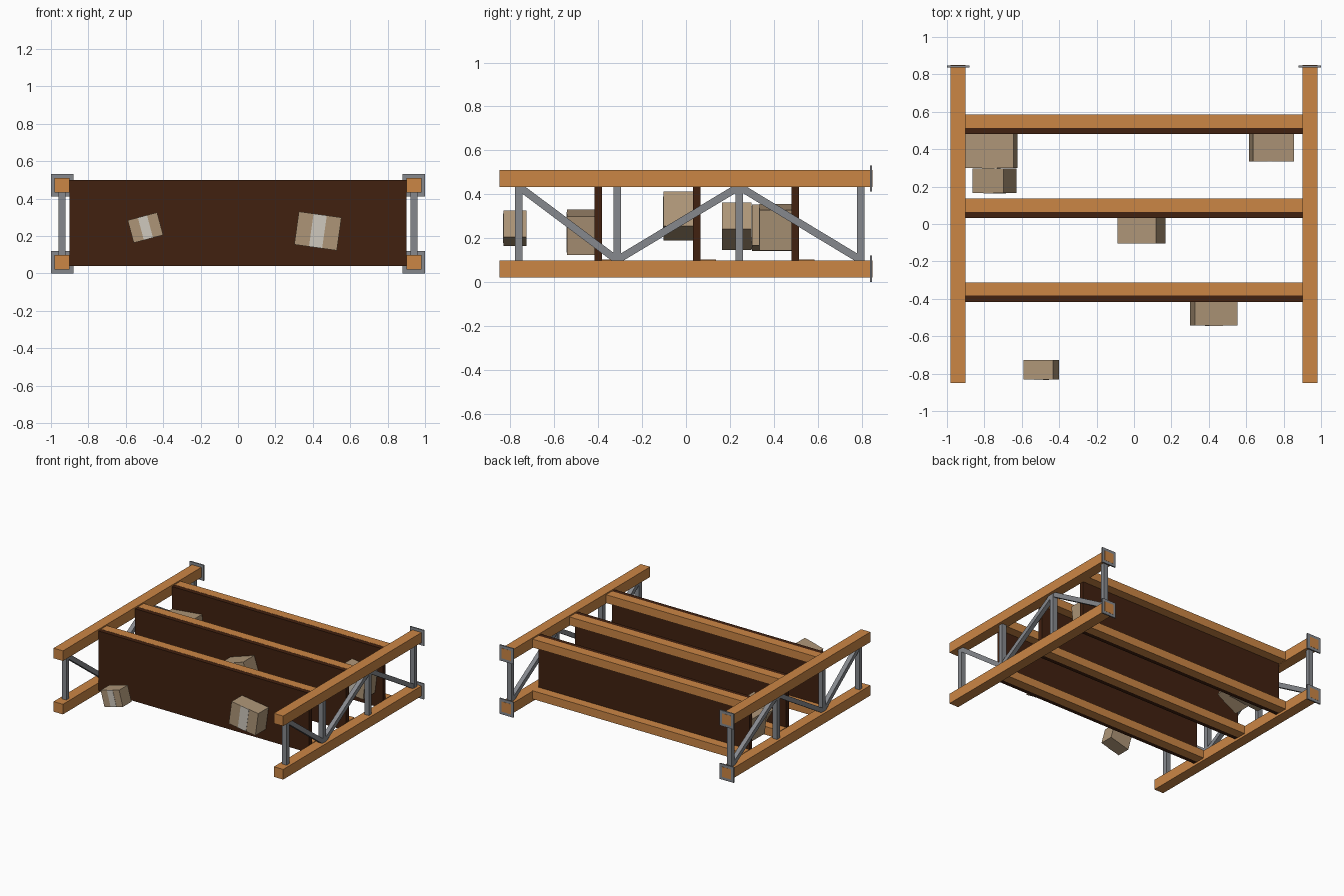
import bpy
import math
from mathutils import Matrix, Vector

if "Cube" in bpy.data.objects:
    bpy.data.objects.remove(bpy.data.objects["Cube"], do_unlink=True)


def material(name, rgb):
    mat = bpy.data.materials.new(name)
    mat.use_nodes = True
    mat.diffuse_color = (*rgb, 1)
    mat.node_tree.nodes["Principled BSDF"].inputs["Base Color"].default_value = (*rgb, 1)
    return mat


ORANGE = material("orange paint", (0.60, 0.24, 0.06))
BROWN = material("dark brown board", (0.053, 0.015, 0.005))
STEEL = material("grey steel", (0.24, 0.25, 0.27))
CARD = material("tan cardboard", (0.42, 0.30, 0.185))
TAPE = material("pale tape", (0.62, 0.58, 0.51))


def block(name, centre, size, mat, rotation=None):
    """Box with flat faces, optionally turned about its centre."""
    bpy.ops.mesh.primitive_cube_add(size=1)
    obj = bpy.context.object
    obj.name = name
    turn = rotation or Matrix.Identity(4)
    obj.data.transform(Matrix.Translation(centre) @ turn @ Matrix.Diagonal((*size, 1)))
    obj.data.materials.append(mat)
    return obj


def brace(name, x, start, end):
    """Steel bar in the side plane between two (y, z) points."""
    a, b = Vector((x, *start)), Vector((x, *end))
    turn = (b - a).to_track_quat('Z', 'X').to_matrix().to_4x4()
    block(name, (a + b) / 2, (0.034, 0.034, (b - a).length), STEEL, turn)


LOW, HIGH = 0.06, 0.472
STRUTS = (-0.761, -0.314, 0.242, 0.797)

# Side frames: posts, foot plates, struts and zigzag braces
for side, x in (("left", 0.94), ("right", -0.94)):
    for level, z in (("back", LOW), ("front", HIGH)):
        block(f"{side}_{level}_post", (x, 0, z), (0.08, 1.698, 0.078), ORANGE)
        block(f"{side}_{level}_foot_plate", (x, 0.843, z), (0.12, 0.01, 0.12), STEEL)
    for i, y in enumerate(STRUTS):
        block(f"{side}_strut_{i + 1}", (x, y, 0.266), (0.038, 0.034, 0.36), STEEL)
    for i in range(3):
        ends = (0.435, 0.10) if i % 2 == 0 else (0.10, 0.435)
        brace(f"{side}_brace_{i + 1}", x, (STRUTS[i], ends[0]), (STRUTS[i + 1], ends[1]))

# Shelves: a board carried by two beams
for i, y in enumerate((-0.4, 0.048, 0.497)):
    block(f"shelf_board_{i + 1}", (0, y, 0.27), (1.8, 0.034, 0.46), BROWN)
    for level, z in (("back", 0.071), ("front", 0.469)):
        block(f"shelf_{level}_beam_{i + 1}", (0, y + 0.0525, z), (1.8, 0.071, 0.064), ORANGE)


def carton(name, x, z, y0, y1, width, height, angle):
    """Cardboard box turned about y, with a tape strip on its lid."""
    turn = Matrix.Rotation(math.radians(-angle), 4, 'Y')
    block(name, (x, (y0 + y1) / 2, z), (width, y1 - y0, height), CARD, turn)
    block(name + "_tape", (x, y0, z), (width * 0.31, 0.004, height), TAPE, turn)


# Cartons
carton("carton_lowest", -0.763, 0.247, 0.30, 0.48, 0.26, 0.187, 6)
carton("carton_stacked", -0.745, 0.255, 0.165, 0.298, 0.192, 0.139, 30)
carton("carton_left_corner", 0.735, 0.25, 0.335, 0.48, 0.22, 0.185, -7)
carton("carton_middle", 0.04, 0.30, -0.103, 0.031, 0.215, 0.165, 18)
carton("carton_upper", 0.427, 0.227, -0.543, -0.417, 0.23, 0.178, -8)
carton("carton_top", -0.495, 0.245, -0.832, -0.727, 0.163, 0.125, 15)
